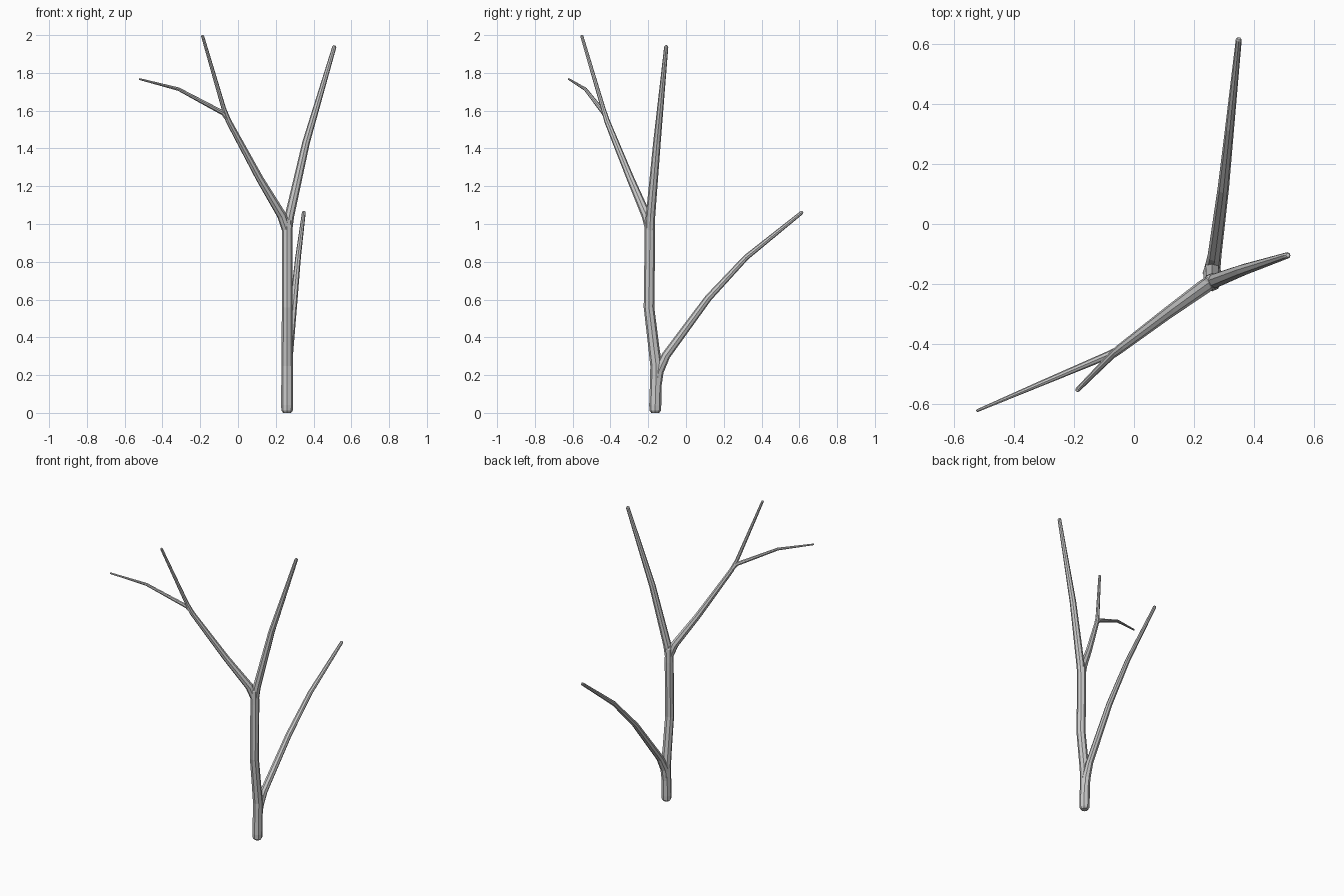
import bpy, bmesh
from math import cos, sin, tau
from mathutils import Vector

SIDES = 8


def limb(name, path):
    """Tapered eight-sided tube through (x, y, z, radius) stations, with a rounded tip."""
    pts = [Vector(p[:3]) for p in path]
    radii = [p[3] for p in path]
    # rounded tip: the last stretch narrows
    d = (pts[-1] - pts[-2]).normalized()
    tip, r = pts[-1].copy(), radii[-1]
    pts[-1] = tip - d * r * 0.6
    pts.append(tip)
    radii.append(r * 0.6)

    bm = bmesh.new()
    rings = []
    for i, (p, r) in enumerate(zip(pts, radii)):
        t = (pts[min(i + 1, len(pts) - 1)] - pts[max(i - 1, 0)]).normalized()
        u = Vector((1, 0, 0))
        u = (u - t * u.dot(t)).normalized()
        v = t.cross(u)
        rings.append([bm.verts.new(p + (u * cos(tau * k / SIDES) + v * sin(tau * k / SIDES)) * r)
                      for k in range(SIDES)])
    for a, b in zip(rings, rings[1:]):
        for k in range(SIDES):
            j = (k + 1) % SIDES
            bm.faces.new((a[k], a[j], b[j], b[k]))
    bm.faces.new(rings[0][::-1])
    bm.faces.new(rings[-1])
    mesh = bpy.data.meshes.new(name)
    bm.to_mesh(mesh)
    bm.free()
    obj = bpy.data.objects.new(name, mesh)
    bpy.context.collection.objects.link(obj)
    return obj


# Trunk with rounded foot
limb("trunk", [
    (0.26, -0.163, 0.0, 0.021), (0.26, -0.163, 0.012, 0.03), (0.26, -0.163, 0.04, 0.032),
    (0.26, -0.160, 0.15, 0.031), (0.26, -0.158, 0.25, 0.031), (0.26, -0.172, 0.36, 0.029),
    (0.26, -0.196, 0.56, 0.028), (0.26, -0.191, 0.93, 0.028), (0.26, -0.192, 1.035, 0.027)])

# Low branch growing to the back
limb("low_branch", [
    (0.26, -0.156, 0.14, 0.026), (0.261, -0.145, 0.22, 0.027), (0.268, -0.105, 0.305, 0.023),
    (0.297, 0.118, 0.608, 0.019), (0.318, 0.318, 0.823, 0.015), (0.349, 0.618, 1.065, 0.01)])

# Upper right branch
limb("right_branch", [
    (0.26, -0.192, 0.94, 0.024), (0.272, -0.188, 1.04, 0.025),
    (0.36, -0.154, 1.43, 0.02), (0.512, -0.104, 1.945, 0.011)])

# Upper left branch, carrying on into the upright twig
limb("left_branch", [
    (0.26, -0.19, 0.96, 0.024), (0.232, -0.21, 1.045, 0.025), (0.115, -0.294, 1.24, 0.02),
    (-0.05, -0.418, 1.545, 0.015), (-0.075, -0.438, 1.61, 0.012), (-0.189, -0.553, 2.0, 0.008)])

# Side twig
limb("side_twig", [
    (-0.045, -0.415, 1.54, 0.012), (-0.08, -0.434, 1.588, 0.013),
    (-0.315, -0.533, 1.714, 0.009), (-0.524, -0.622, 1.768, 0.005)])
